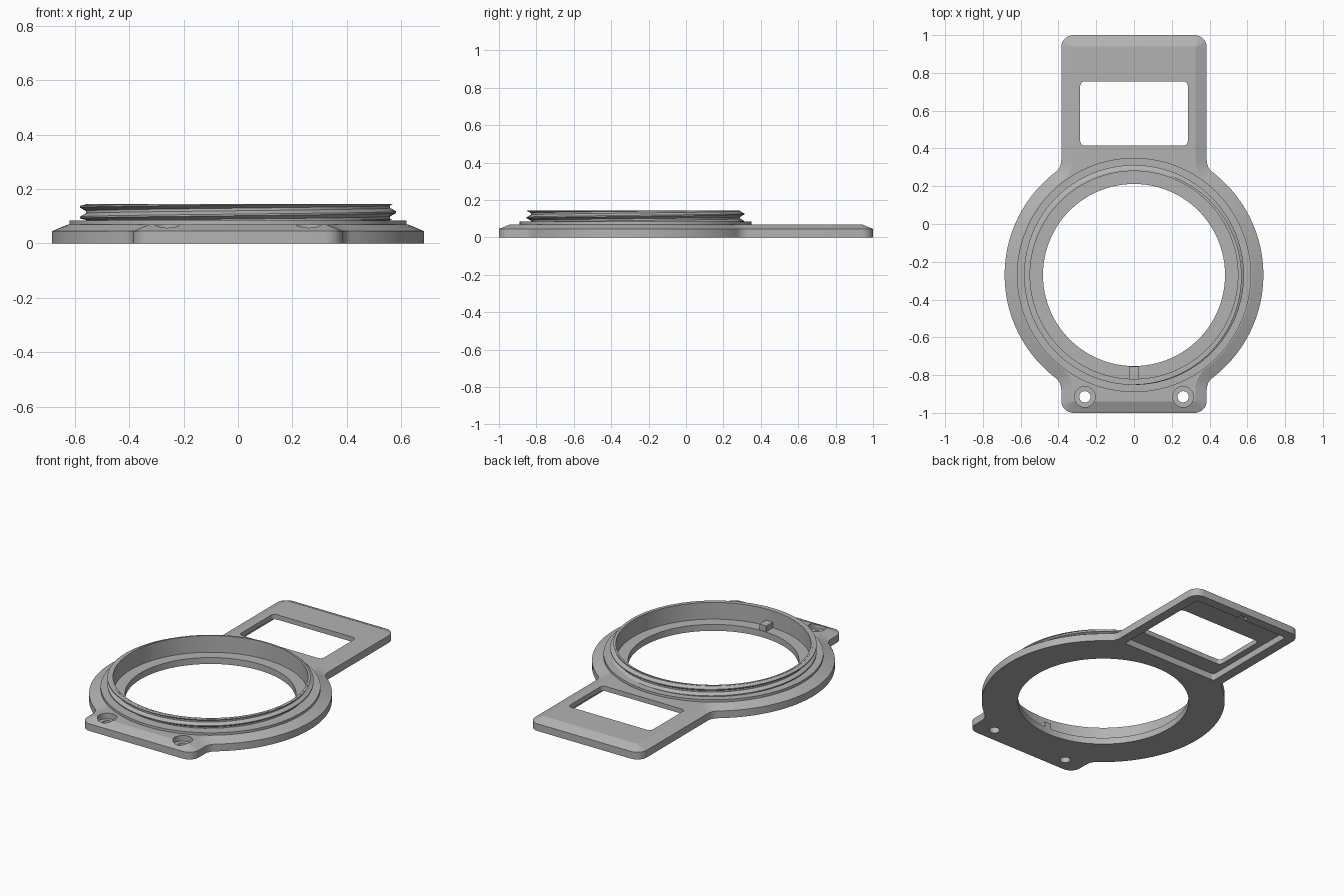
import bpy, bmesh
from math import sin, cos, pi, radians, atan2, degrees, sqrt

if "Cube" in bpy.data.objects:
    bpy.data.objects.remove(bpy.data.objects["Cube"])

GREY = (0.45, 0.45, 0.45, 1)
mat = bpy.data.materials.new("plain grey")
mat.use_nodes = True
mat.diffuse_color = GREY
mat.node_tree.nodes["Principled BSDF"].inputs["Base Color"].default_value = GREY

CY = -0.27          # ring centre along y
R = 0.685           # ring outer radius
W = 0.385           # half width of arm and front tab
TOP = 0.07          # plate thickness


def finish(name, bm, smooth=True):
    bmesh.ops.recalc_face_normals(bm, faces=bm.faces)
    mesh = bpy.data.meshes.new(name)
    bm.to_mesh(mesh)
    bm.free()
    ob = bpy.data.objects.new(name, mesh)
    bpy.context.collection.objects.link(ob)
    mesh.materials.append(mat)
    if smooth:
        shade(ob)
    return ob


def shade(ob):
    bpy.ops.object.select_all(action='DESELECT')
    ob.select_set(True)
    bpy.context.view_layer.objects.active = ob
    bpy.ops.object.shade_smooth_by_angle(angle=radians(20))


def loft(name, loops, smooth=True):
    """Skin equal-length closed loops and cap both ends."""
    bm = bmesh.new()
    rings = [[bm.verts.new(p) for p in loop] for loop in loops]
    n = len(rings[0])
    for a, b in zip(rings, rings[1:]):
        for i in range(n):
            j = (i + 1) % n
            bm.faces.new((a[i], a[j], b[j], b[i]))
    bm.faces.new(rings[0][::-1])
    bm.faces.new(rings[-1])
    return finish(name, bm, smooth)


def arc(cx, cy, r, a0, a1, n, side=1):
    """Points with outward normals; side=-1 for concave arcs."""
    out = []
    for i in range(n + 1):
        a = radians(a0 + (a1 - a0) * i / n)
        out.append((cx + r * cos(a), cy + r * sin(a), side * cos(a), side * sin(a)))
    return out


def cylinder(name, x, y, r, z0, z1, n=32):
    pts = arc(x, y, r, 0, 360, n)[:-1]
    return loft(name, [[(p[0], p[1], z) for p in pts] for z in (z0, z1)], False)


def rounded_box(name, x, y0, y1, r, z0, z1):
    pts = []
    for sx, cy, a in ((1, y1 - r, 0), (-1, y1 - r, 90), (-1, y0 + r, 180), (1, y0 + r, 270)):
        pts += arc(sx * (x - r), cy, r, a, a + 90, 6)
    return loft(name, [[(p[0], p[1], z) for p in pts] for z in (z0, z1)], False)


def cut(target, cutter):
    mod = target.modifiers.new("cut", 'BOOLEAN')
    mod.operation = 'DIFFERENCE'
    mod.solver = 'EXACT'
    mod.object = cutter
    cutter.hide_render = True
    bpy.context.view_layer.objects.active = target
    bpy.ops.object.modifier_apply(modifier=mod.name)
    bpy.data.objects.remove(cutter)


# Base plate outline: tab, blended ring and arm, mirrored across x
fil, cor = 0.08, 0.065
dy = sqrt((R + fil) ** 2 - (W + fil) ** 2)
ang = degrees(atan2(dy, W + fil))
half = arc(W - cor, -1 + cor, cor, -90, 0, 8)
half += arc(W + fil, CY - dy, fil, 180, 180 - ang, 8, -1)
half += arc(0, CY, R, -ang, ang, 64)[1:-1]
half += arc(W + fil, CY + dy, fil, 180 + ang, 180, 8, -1)
half += arc(W - cor, 1 - cor, cor, 0, 90, 8)
outline = half + [(-x, y, -nx, ny) for x, y, nx, ny in reversed(half)]


def outline_loop(inset, z):
    return [(x - nx * inset, y - ny * inset, z) for x, y, nx, ny in outline]


plate = loft("base_plate", [outline_loop(0, 0), outline_loop(0, 0.045),
                            outline_loop(0.06, TOP)], False)

# Openings: bore with ledge, window, underside pocket with notch
cut(plate, cylinder("bore_cutter", 0, CY, 0.482, -0.1, 0.2, 128))
cut(plate, cylinder("ledge_cutter", 0, CY, 0.552, 0.04, 0.2, 128))
cut(plate, rounded_box("window_cutter", 0.285, 0.415, 0.755, 0.025, -0.1, 0.2))
cut(plate, rounded_box("pocket_cutter", 0.325, 0.31, 0.94, 0.015, -0.1, 0.04))
cut(plate, rounded_box("notch_cutter", 0.025, 0.9, 0.97, 0.005, -0.1, 0.025))

# Counterbored screw holes in the front tab
for x in (-0.26, 0.26):
    cut(plate, cylinder("screw_cutter", x, -0.915, 0.03, -0.1, 0.2))
    cut(plate, cylinder("head_cutter", x, -0.915, 0.055, 0.035, 0.2))
shade(plate)

# Flange and threaded collar core, turned around the ring centre
profile = [(0.55, 0.041), (0.575, 0.041), (0.575, 0.06), (0.62, 0.06), (0.62, 0.085),
           (0.56, 0.085), (0.56, 0.145), (0.55, 0.145)]
bm = bmesh.new()
N = 128
rings = [[bm.verts.new((r * cos(2 * pi * i / N), CY + r * sin(2 * pi * i / N), z))
          for r, z in profile] for i in range(N)]
for i in range(N):
    a, b = rings[i], rings[(i + 1) % N]
    for k in range(len(profile)):
        m = (k + 1) % len(profile)
        bm.faces.new((a[k], b[k], b[m], a[m]))
finish("threaded_collar", bm)

# Right-handed helical thread, fading out at the flange and the rim
bm = bmesh.new()
pitch, lo, hi = 0.04, 0.086, 0.1445
prev = None
for i in range(-N // 4, int(N * 2.2)):
    t = 2 * pi * i / N
    zc = 0.095 + pitch * (t - pi) / (2 * pi)
    over = max(lo - zc, zc - hi, 0)
    crest = 0.559 + max(0.023 - over * 1.2, 0.001)
    row = []
    for r, dz in ((0.557, -0.017), (crest, -0.003), (crest, 0.003), (0.557, 0.017)):
        z = min(max(zc + dz, lo), hi)
        row.append(bm.verts.new((r * cos(t), CY + r * sin(t), z)))
    if prev:
        for k in range(4):
            m = (k + 1) % 4
            bm.faces.new((prev[k], row[k], row[m], prev[m]))
    else:
        bm.faces.new(row)
    prev = row
bm.faces.new(prev[::-1])
finish("screw_thread", bm)

# Small locating key on the inner ledge
rounded_box("locating_key", 0.024, -0.822, -0.755, 0.002, 0.039, 0.075)
